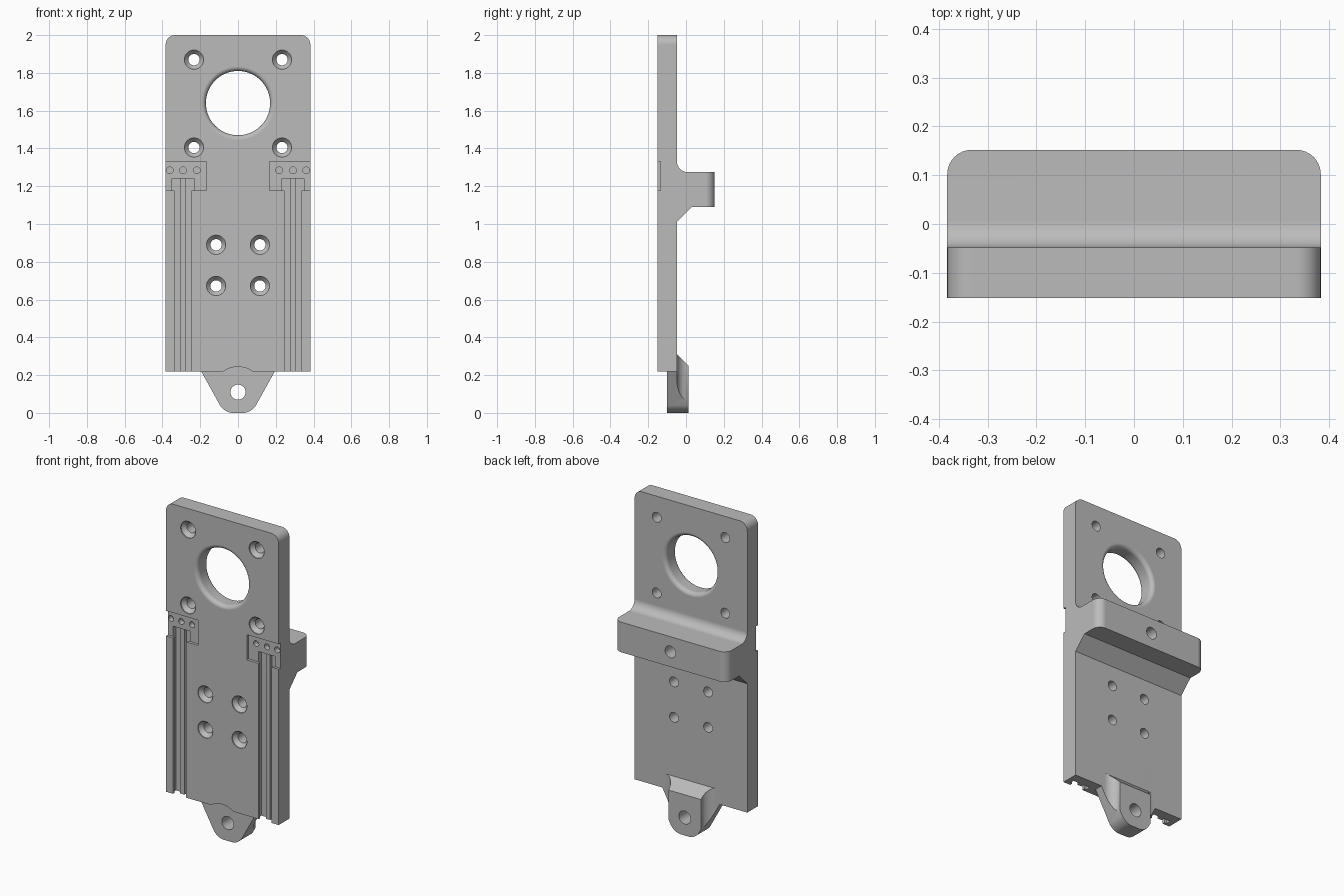
import bpy, bmesh
from math import pi, sin, cos

cube = bpy.data.objects.get("Cube")
if cube:
    bpy.data.objects.remove(cube, do_unlink=True)

grey = bpy.data.materials.new("machined grey")
grey.use_nodes = True
grey.diffuse_color = (0.5, 0.5, 0.5, 1)
grey.node_tree.nodes["Principled BSDF"].inputs["Base Color"].default_value = (0.5, 0.5, 0.5, 1)

FRONT, BACK, HALF = -0.152, -0.048, 0.383


def finish(name, bm):
    bmesh.ops.recalc_face_normals(bm, faces=bm.faces)
    mesh = bpy.data.meshes.new(name)
    bm.to_mesh(mesh)
    bm.free()
    mesh.materials.append(grey)
    obj = bpy.data.objects.new(name, mesh)
    bpy.context.collection.objects.link(obj)
    return obj


def prism(name, points, axis, low, high, round_edge=None, radius=0.05):
    """Extrude a flat outline along an axis; round the edges picked by a rule."""
    bm = bmesh.new()

    def place(p, depth):
        co = list(p)
        co.insert(axis, depth)
        return bm.verts.new(co)

    a = [place(p, low) for p in points]
    b = [place(p, high) for p in points]
    bm.faces.new(a)
    bm.faces.new(b)
    for i in range(len(a)):
        j = (i + 1) % len(a)
        bm.faces.new((a[i], a[j], b[j], b[i]))
    bmesh.ops.recalc_face_normals(bm, faces=bm.faces)
    if round_edge:
        picked = [e for e in bm.edges if round_edge(e.verts[0].co, e.verts[1].co)]
        bmesh.ops.bevel(bm, geom=picked, offset=radius, segments=8,
                        profile=0.5, affect='EDGES')
    return finish(name, bm)


def bore(name, x, z, profile, sides=40):
    """Turned cutter around a front-to-back axis from (radius, y) points."""
    bm = bmesh.new()
    rings = []
    for r, y in profile:
        rings.append([bm.verts.new((x + r * cos(2 * pi * k / sides), y,
                                    z + r * sin(2 * pi * k / sides))) for k in range(sides)])
    bm.faces.new(rings[0])
    bm.faces.new(rings[-1])
    for p, q in zip(rings, rings[1:]):
        for k in range(sides):
            n = (k + 1) % sides
            bm.faces.new((p[k], p[n], q[n], q[k]))
    return finish(name, bm)


def combine(target, tool, operation):
    mod = target.modifiers.new("combine", 'BOOLEAN')
    mod.operation, mod.solver, mod.object = operation, 'EXACT', tool
    bpy.context.view_layer.objects.active = target
    bpy.ops.object.modifier_apply(modifier=mod.name)
    bpy.data.objects.remove(tool, do_unlink=True)


def arc(cx, cy, r, start, end, steps=8):
    return [(cx + r * cos(start + (end - start) * k / steps),
             cy + r * sin(start + (end - start) * k / steps)) for k in range(steps + 1)]


# Plate and rear shelf: one side profile with a filleted top and chamfered underside
side = [(FRONT, 0.22), (BACK, 0.22), (BACK, 1.012), (0.03, 1.09), (0.152, 1.09), (0.152, 1.275)]
side += arc(BACK + 0.055, 1.33, 0.055, -pi / 2, -pi)
side += [(BACK, 2.0), (FRONT, 2.0)]


def outer_corner(p, q):
    top = min(p.z, q.z) > 1.99 and abs(p.x - q.x) < 1e-4
    shelf = min(p.y, q.y) > 0.15 and abs(p.x - q.x) < 1e-4
    return top or shelf


plate = prism("mounting_plate", side, 0, -HALF, HALF, outer_corner)

# Round relief in the front above the lug
combine(plate, bore("lug_relief", 0, 0.11, [(0.134, -0.3), (0.134, -0.1)], 64), 'DIFFERENCE')

# Bottom lug: tapered outline limited by a filleted plan and a sloped side
outline = [(-0.073, 0), (0.073, 0), (0.195, 0.22), (0.195, 0.4), (-0.195, 0.4), (-0.195, 0.22)]
lug = prism("lug", outline, 1, -0.1, 0.012,
            lambda p, q: max(p.z, q.z) < 0.01 and abs(p.x - q.x) < 1e-4, 0.045)
right = arc(0.17, 0.012, 0.06, -pi / 2, -pi)
plan = [(-0.3, -0.2), (0.3, -0.2), (0.3, BACK)] + right + [(0.11, 0.1), (-0.11, 0.1)]
plan += [(-x, y) for x, y in reversed(right)] + [(-0.3, BACK)]
combine(lug, prism("lug_plan", plan, 2, -0.1, 0.5), 'INTERSECT')
slope = [(-0.2, -0.1), (0.1, -0.1), (0.1, 0.162), (BACK, 0.31), (-0.2, 0.31)]
combine(lug, prism("lug_slope", slope, 0, -0.4, 0.4), 'INTERSECT')
combine(plate, lug, 'UNION')
combine(plate, bore("lug_hole", 0, 0.11, [(0.04, -0.3), (0.04, 0.3)]), 'DIFFERENCE')

# Large opening with rounded rims on both faces
rim = 0.025
opening = [(0.17 + rim, -0.3)]
opening += arc(0.17 + rim, FRONT + rim, rim, -pi / 2, -pi, 6)
opening += arc(0.17 + rim, BACK - rim, rim, pi, pi / 2, 6)
opening += [(0.17 + rim, 0.3)]
combine(plate, bore("large_opening", 0, 1.64, opening, 72), 'DIFFERENCE')

# Countersunk screw holes
for x, heights in ((0.233, (1.87, 1.405)), (0.116, (0.89, 0.672))):
    for z in heights:
        for s in (-1, 1):
            screw = [(0.051, -0.3), (0.051, FRONT + 0.006), (0.03, FRONT + 0.03), (0.03, 0.4)]
            combine(plate, bore("screw_hole", s * x, z, screw), 'DIFFERENCE')

# Blind hole in the back of the shelf
combine(plate, bore("shelf_hole", 0, 1.182, [(0.036, 0.0), (0.036, 0.3)]), 'DIFFERENCE')

# Front pockets with pin holes, and undercut rail slots with a centre ridge
slot = [(0.044, -0.3), (0.044, -0.137), (0.058, -0.137), (0.058, -0.105),
        (0.0145, -0.105), (0.0145, -0.125)]
slot += [(-u, y) for u, y in reversed(slot)]
for s in (-1, 1):
    pocket = [(s * 0.167, 1.177), (s * 0.5, 1.177), (s * 0.5, 1.332), (s * 0.167, 1.332)]
    combine(plate, prism("pocket", pocket, 1, -0.3, -0.135), 'DIFFERENCE')
    rail = [(s * 0.291 + u, y) for u, y in slot]
    combine(plate, prism("rail_slot", rail, 2, 0.1, 1.24), 'DIFFERENCE')
    for x in (0.218, 0.291, 0.361):
        pin = [(0.018, -0.3), (0.018, -0.1)]
        combine(plate, bore("pin_hole", s * x, 1.284, pin, 24), 'DIFFERENCE')

# Smooth rounded surfaces while keeping flat faces flat
bpy.ops.object.select_all(action='DESELECT')
plate.select_set(True)
bpy.context.view_layer.objects.active = plate
bpy.ops.object.shade_smooth_by_angle(angle=pi / 6)
weighted = plate.modifiers.new("flat faces", 'WEIGHTED_NORMAL')
weighted.keep_sharp = True
